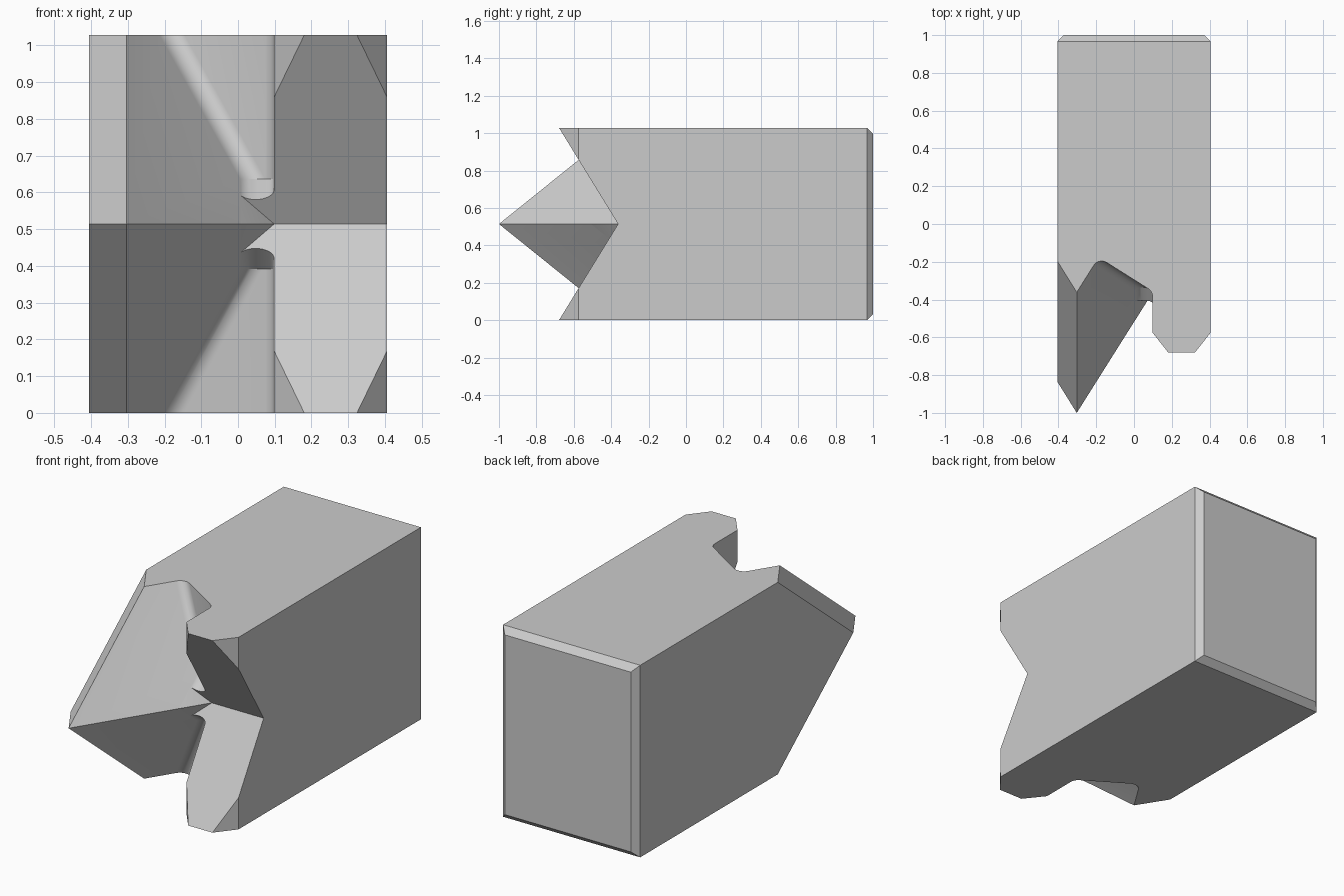
import bpy, bmesh, math

if "Cube" in bpy.data.objects:
    bpy.data.objects.remove(bpy.data.objects["Cube"])

HALF_W, MID = 0.406, 0.514        # half width, half height
RIDGE, WALL = -0.303, 0.098       # ridge line and pocket wall in x
GROOVE, GROOVE_SLOPE = -0.363, 0.615
NOSE_SLOPE, M = 1.243, 1.588      # nose lean over height, nose side slope
R, CH = 0.05, 0.033               # pocket fillet radius, rear chamfer
L = math.hypot(1, M)

steel = bpy.data.materials.new("light_grey")
steel.use_nodes = True
grey = (0.6, 0.6, 0.6, 1)
steel.diffuse_color = grey
steel.node_tree.nodes["Principled BSDF"].inputs["Base Color"].default_value = grey


def loft(name, section, levels):
    """Skin equal-length xy sections stacked at heights above and below the middle."""
    bm = bmesh.new()
    rings = [[bm.verts.new((x, y, MID + d)) for x, y in section(abs(d))] for d in levels]
    for a, b in zip(rings, rings[1:]):
        for i in range(len(a)):
            j = (i + 1) % len(a)
            bm.faces.new((a[i], a[j], b[j], b[i]))
    bm.faces.new(rings[0])
    bm.faces.new(rings[-1])
    bmesh.ops.remove_doubles(bm, verts=bm.verts, dist=1e-5)
    bmesh.ops.dissolve_limit(bm, angle_limit=0.002, verts=bm.verts, edges=bm.edges)
    bmesh.ops.recalc_face_normals(bm, faces=bm.faces)
    mesh = bpy.data.meshes.new(name)
    bm.to_mesh(mesh)
    bm.free()
    mesh.materials.append(steel)
    obj = bpy.data.objects.new(name, mesh)
    bpy.context.collection.objects.link(obj)
    return obj


def nose_y(x, d):
    return -1 + M * (x - RIDGE) + NOSE_SLOPE * d


def floor_centre_y(x):
    return -0.27 - (x + 0.04) / M - R * L / M


def arc(centre, start, end, steps=8):
    angles = [start + (end - start) * i / steps for i in range(steps + 1)]
    return [(centre[0] + R * math.cos(a), centre[1] + R * math.sin(a)) for a in angles]


CX = WALL - R
# Height at which the two pocket fillets merge into one
MERGE = (floor_centre_y(CX) + R * L - nose_y(CX, 0)) / NOSE_SLOPE


def body_section(d):
    # Pocket fillet centres
    if d <= MERGE + 1e-6:
        c1 = c2 = (CX, nose_y(CX, d) - R * L)
    else:
        c2 = (CX, floor_centre_y(CX))
        x = CX - (d - MERGE) * NOSE_SLOPE / (M + 1 / M)
        c1 = (x, floor_centre_y(x))
    lean = math.atan2(M, 1)
    back = 1 - CH
    rear = (HALF_W, back) if d > MID - CH / 2 else (HALF_W - CH, 1)
    return ([(-HALF_W, back), (-HALF_W, -0.835 + NOSE_SLOPE * d), (RIDGE, -1 + NOSE_SLOPE * d)]
            + arc(c1, lean + math.pi / 2, lean) + arc(c2, lean, 0)
            + [(WALL, -0.575), (0.181, -0.68), (0.323, -0.68), (HALF_W, -0.575),
               (HALF_W, back), rear, (-rear[0], rear[1])])


def groove_section(d):
    # V groove, bounded on one side by the nose face
    y = GROOVE - GROOVE_SLOPE * d
    def on_nose(yy):
        return RIDGE + (yy + 1 - NOSE_SLOPE * d) / M + 0.0004
    return [(on_nose(y), y), (0.6, y), (0.6, -1.4), (on_nose(-1.4), -1.4)]


top = MID - CH
body = loft("keyed_block", body_section, [-MID, -top, -MERGE, 0, MERGE, top, MID])
cutter = loft("groove_cutter", groove_section, [-0.6, 0, 0.6])
cutter.hide_render = True
cutter.hide_set(True)

# Cut the V groove into the front tooth
cut = body.modifiers.new("groove", 'BOOLEAN')
cut.operation, cut.solver, cut.object = 'DIFFERENCE', 'EXACT', cutter
bpy.context.view_layer.objects.active = body
body.select_set(True)
bpy.ops.object.modifier_apply(modifier="groove")
bpy.data.objects.remove(cutter)
bpy.ops.object.shade_smooth_by_angle(angle=math.radians(20))
